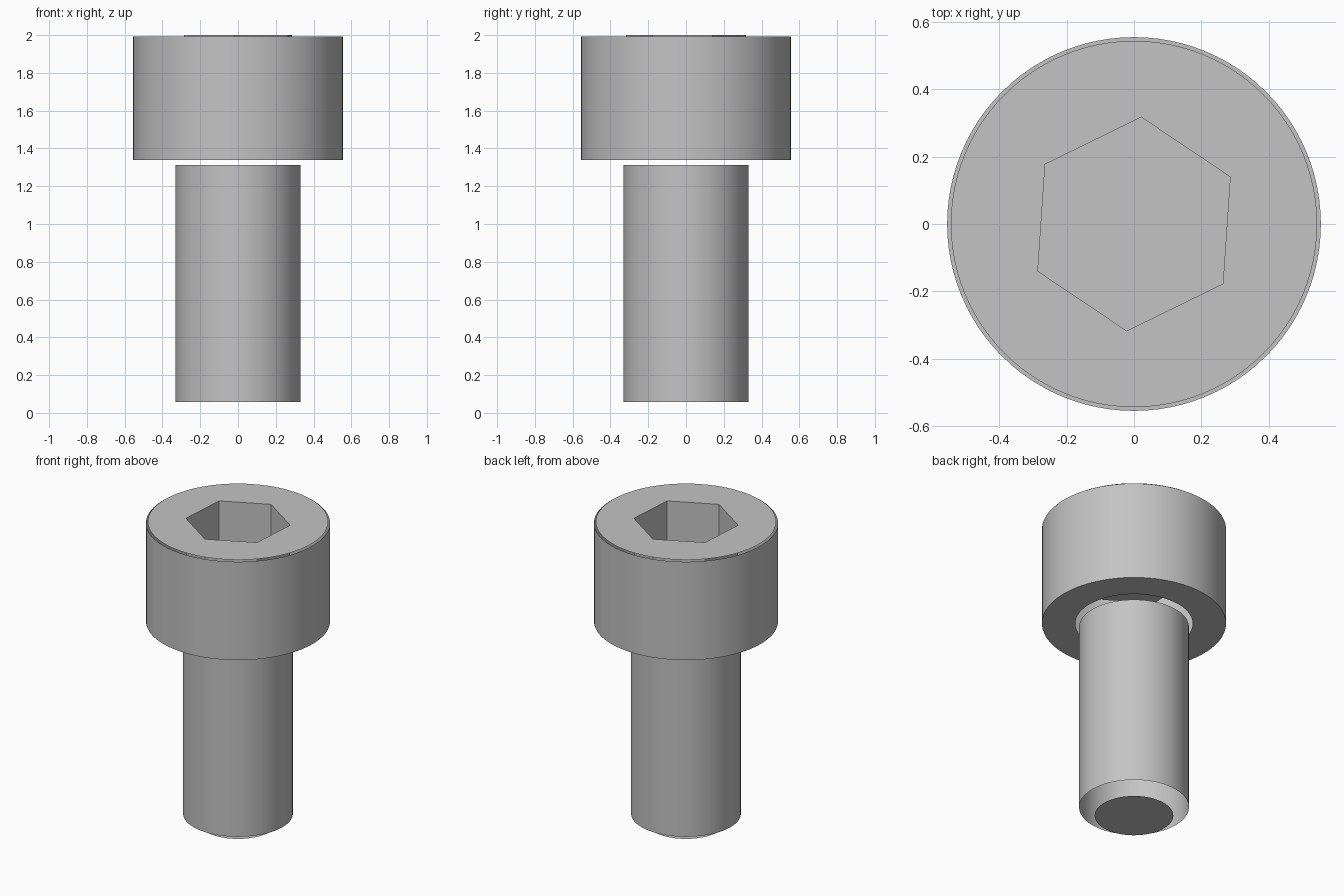
import bpy, bmesh, math

SEGMENTS = 96
HEX_TURN = math.radians(26.1)
HEAD_R, SHANK_R, HEX_R = 0.555, 0.331, 0.318

cube = bpy.data.objects.get("Cube")
if cube:
    bpy.data.objects.remove(cube, do_unlink=True)

steel = bpy.data.materials.new("grey steel")
steel.use_nodes = True
grey = (0.55, 0.55, 0.55, 1)
steel.diffuse_color = grey
steel.node_tree.nodes["Principled BSDF"].inputs["Base Color"].default_value = grey


def loop(bm, radius, z, sides=SEGMENTS, turn=0.0):
    """Closed ring of vertices and edges."""
    angles = [turn + math.tau * i / sides for i in range(sides)]
    verts = [bm.verts.new((radius * math.cos(a), radius * math.sin(a), z)) for a in angles]
    edges = [bm.edges.new((v, verts[(i + 1) % sides])) for i, v in enumerate(verts)]
    return verts, edges


def wall(bm, low, high, inward=False):
    """Quads between two rings."""
    n = len(low)
    for i in range(n):
        j = (i + 1) % n
        face = bm.faces.new((low[i], low[j], high[j], high[i]))
        if inward:
            face.normal_flip()


def finish(bm, name, smooth=False):
    mesh = bpy.data.meshes.new(name)
    for face in bm.faces:
        face.smooth = smooth
    bm.to_mesh(mesh)
    bm.free()
    mesh.materials.append(steel)
    obj = bpy.data.objects.new(name, mesh)
    bpy.context.collection.objects.link(obj)


def tube(name, radius, bottom, top):
    bm = bmesh.new()
    wall(bm, loop(bm, radius, bottom)[0], loop(bm, radius, top)[0])
    finish(bm, name, smooth=True)


# Round sides; the narrow bevels and the neck joint stay open
tube("head_side", HEAD_R, 1.338, 1.992)
tube("shank_side", SHANK_R, 0.058, 1.313)

# Head top with its hexagonal opening
bm = bmesh.new()
edges = loop(bm, 0.544, 2.0)[1] + loop(bm, HEX_R, 2.0, 6, HEX_TURN)[1]
bmesh.ops.triangle_fill(bm, edges=edges, use_beauty=True, normal=(0, 0, 1))
for face in bm.faces:
    face.normal_update()
    if face.normal.z < 0:
        face.normal_flip()
finish(bm, "head_top")

# Hexagonal socket with flat floor
bm = bmesh.new()
floor = loop(bm, HEX_R, 1.65, 6, HEX_TURN)[0]
wall(bm, floor, loop(bm, HEX_R, 2.0, 6, HEX_TURN)[0], inward=True)
bm.faces.new(floor)
finish(bm, "hex_socket")

# Head underside ring
bm = bmesh.new()
wall(bm, loop(bm, 0.354, 1.338)[0], loop(bm, HEAD_R, 1.338)[0])
finish(bm, "head_underside")

# Shank end disc
bm = bmesh.new()
bm.faces.new(loop(bm, 0.237, 0.0)[0][::-1])
finish(bm, "shank_end")
